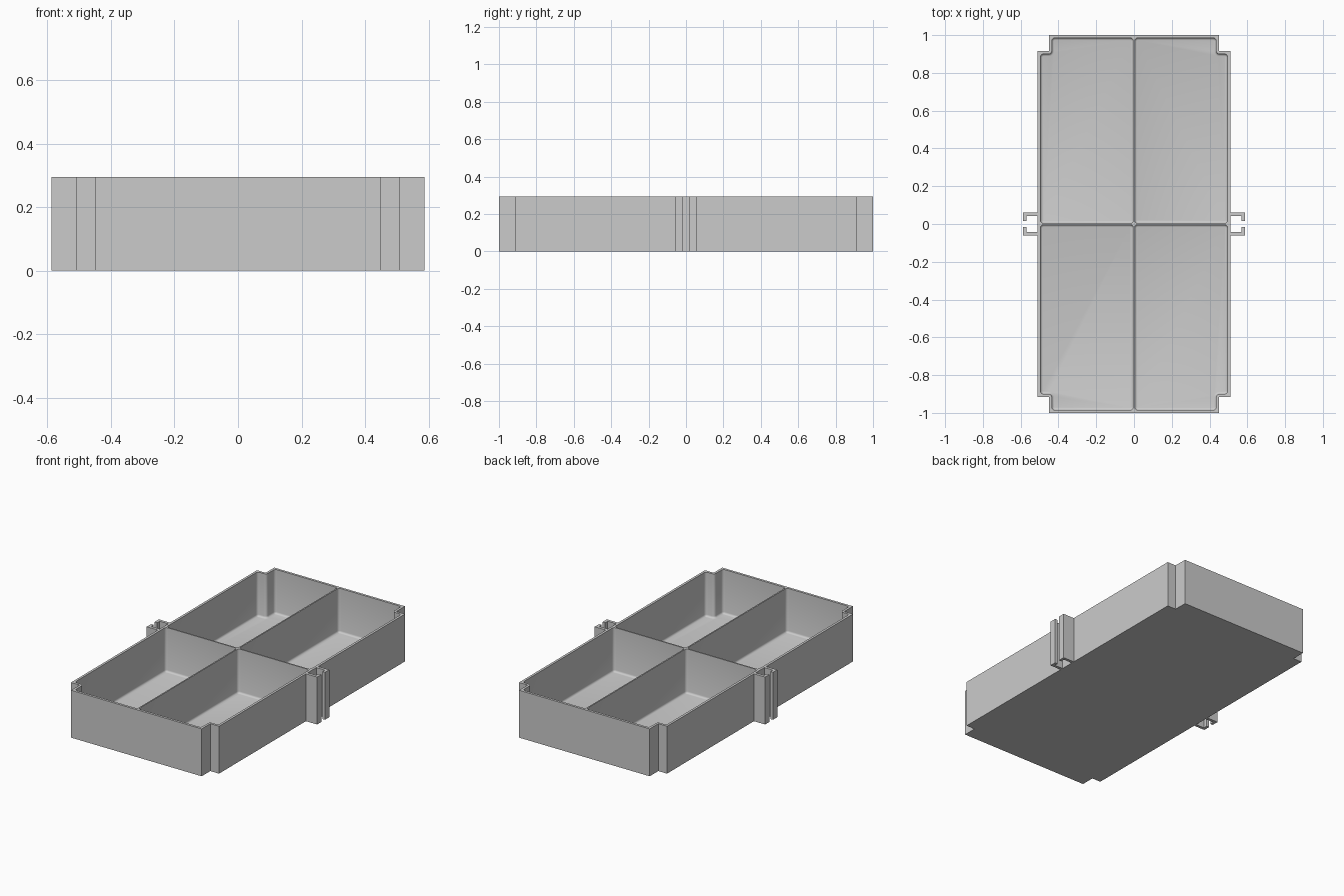
import bpy, bmesh

cube = bpy.data.objects.get("Cube")
if cube:
    bpy.data.objects.remove(cube, do_unlink=True)

HEIGHT, FLOOR, WALL, DIVIDER = 0.295, 0.02, 0.015, 0.004
HALF_X, HALF_Y = 0.51, 1.0
NOTCH_X, NOTCH_Y = 0.45, 0.915

grey = bpy.data.materials.new("plain grey")
grey.use_nodes = True
grey.diffuse_color = (0.6, 0.6, 0.6, 1)
grey.node_tree.nodes["Principled BSDF"].inputs["Base Color"].default_value = (0.6, 0.6, 0.6, 1)


def add_prism(bm, outline, z0, z1):
    """Extrude a closed outline between two heights."""
    base = bm.faces.new([bm.verts.new((x, y, z0)) for x, y in outline])
    new = bmesh.ops.extrude_face_region(bm, geom=[base])["geom"]
    top = [v for v in new if isinstance(v, bmesh.types.BMVert)]
    bmesh.ops.translate(bm, verts=top, vec=(0, 0, z1 - z0))
    bmesh.ops.recalc_face_normals(bm, faces=bm.faces)


def make_object(name, bm):
    mesh = bpy.data.meshes.new(name)
    bm.to_mesh(mesh)
    bm.free()
    mesh.materials.append(grey)
    obj = bpy.data.objects.new(name, mesh)
    bpy.context.collection.objects.link(obj)
    return obj


# Outer block with notched corners
corner = [(HALF_X, NOTCH_Y), (NOTCH_X, NOTCH_Y), (NOTCH_X, HALF_Y)]
outline = []
for sx, sy in ((1, 1), (-1, 1), (-1, -1), (1, -1)):
    points = corner if sx == sy else corner[::-1]
    outline += [(sx * x, sy * y) for x, y in points]
bm = bmesh.new()
add_prism(bm, outline, 0, HEIGHT)
tray = make_object("tray", bm)
bpy.context.view_layer.objects.active = tray

# Four pockets with rounded corners and a filleted floor
for name, sx, sy in (("back_left", 1, 1), ("back_right", -1, 1),
                     ("front_right", -1, -1), ("front_left", 1, -1)):
    pocket = [(DIVIDER, DIVIDER), (HALF_X - WALL, DIVIDER)]
    pocket += [(x - WALL, y - WALL) for x, y in corner]
    pocket += [(DIVIDER, HALF_Y - WALL)]
    bm = bmesh.new()
    add_prism(bm, [(sx * x, sy * y) for x, y in pocket], FLOOR, HEIGHT + 0.1)
    upright = [e for e in bm.edges if abs(e.verts[0].co.z - e.verts[1].co.z) > 0.1]
    bmesh.ops.bevel(bm, geom=upright, offset=0.016, segments=4, profile=0.5, affect='EDGES')
    low = [e for e in bm.edges if all(v.co.z < FLOOR + 0.001 for v in e.verts)]
    bmesh.ops.bevel(bm, geom=low, offset=0.012, segments=3, profile=0.5, affect='EDGES')
    cutter = make_object(name + "_pocket_cutter", bm)
    cutter.hide_render = True
    cut = tray.modifiers.new(name, 'BOOLEAN')
    cut.operation = 'DIFFERENCE'
    cut.solver = 'EXACT'
    cut.object = cutter
    bpy.ops.object.modifier_apply(modifier=cut.name)
    bpy.data.objects.remove(cutter, do_unlink=True)

# Smooth fillets, crisp edges
tray.data.shade_smooth()
tray.data.set_sharp_from_angle(angle=0.6)

# Paired hooks on each long side, forming a slotted clip
HOOK_X, HOOK_Y, THICK, GAP = 0.587, 0.06, 0.018, 0.017
hook = [(HALF_X - 0.005, HOOK_Y - THICK), (HOOK_X - THICK, HOOK_Y - THICK),
        (HOOK_X - THICK, GAP), (HOOK_X, GAP), (HOOK_X, HOOK_Y), (HALF_X - 0.005, HOOK_Y)]
for side, sx in (("left", 1), ("right", -1)):
    bm = bmesh.new()
    for sy in (1, -1):
        add_prism(bm, [(sx * x, sy * y) for x, y in hook], 0, HEIGHT)
    make_object(side + "_clip", bm)
